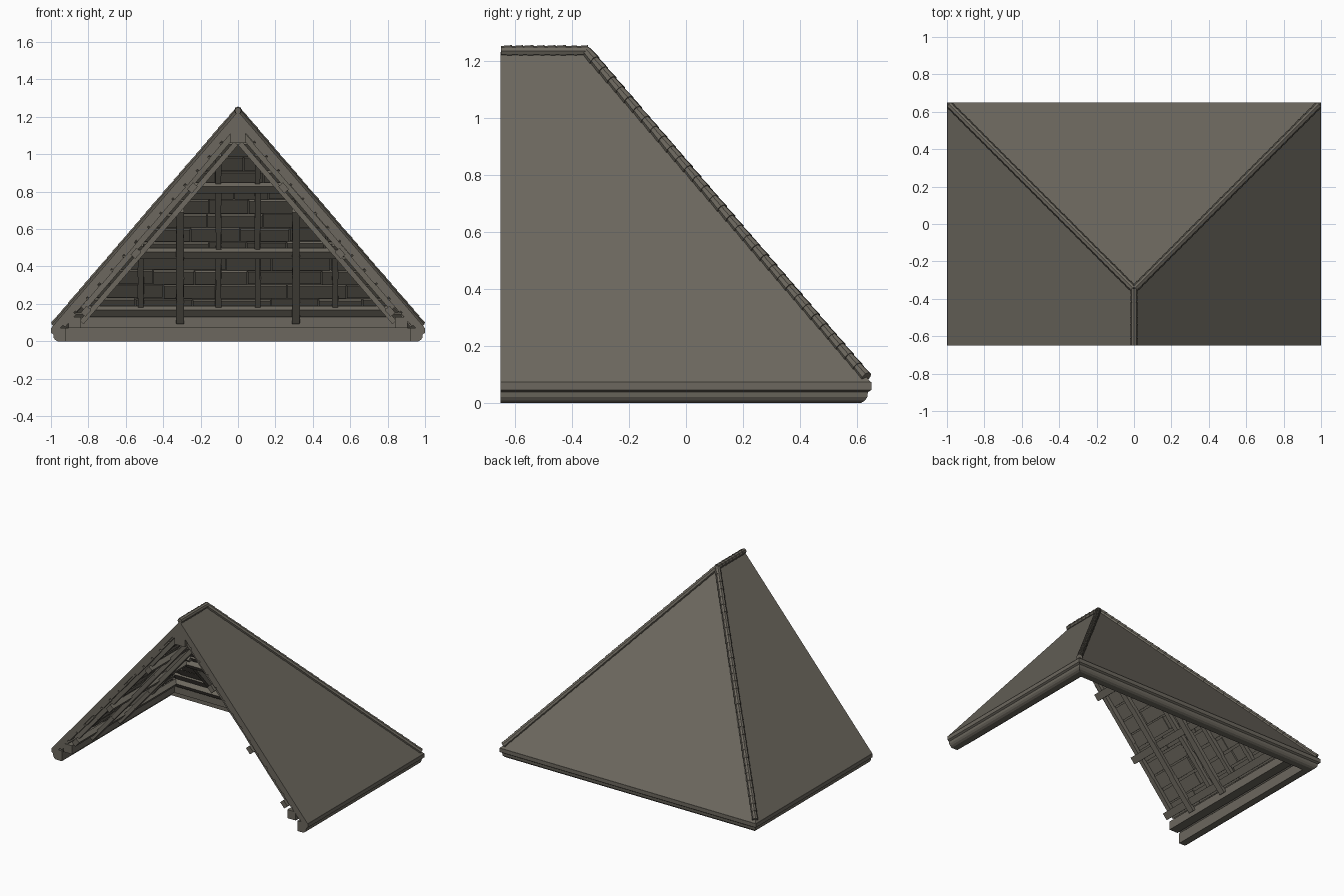
import bpy, bmesh, math, random
from mathutils import Vector, Matrix

if "Cube" in bpy.data.objects:
    bpy.data.objects.remove(bpy.data.objects["Cube"])

random.seed(4)
EAVE, TOP, YF, YB = 0.07, 1.23, -0.65, 0.65
K = TOP - EAVE                       # rise over a run of 1
A, B = 1 / math.hypot(1, K), K / math.hypot(1, K)

mat = bpy.data.materials.new("weathered_grey_brown")
mat.diffuse_color = (0.15, 0.137, 0.112, 1)
mat.use_nodes = True
mat.node_tree.nodes["Principled BSDF"].inputs["Base Color"].default_value = mat.diffuse_color


def finish(name, bm):
    bmesh.ops.recalc_face_normals(bm, faces=bm.faces)
    me = bpy.data.meshes.new(name)
    bm.to_mesh(me)
    bm.free()
    me.materials.append(mat)
    ob = bpy.data.objects.new(name, me)
    bpy.context.collection.objects.link(ob)
    return ob


def add_box(bm, fn, lo, hi, jit=0.0):
    """Box in local coordinates, mapped to the world by fn."""
    vs = []
    for i in range(8):
        c = [(hi if i >> k & 1 else lo)[k] for k in range(3)]
        c[0] += random.uniform(-jit, jit)
        vs.append(bm.verts.new(fn(*c)))
    for f in ((0, 1, 3, 2), (4, 6, 7, 5), (0, 4, 5, 1), (2, 3, 7, 6), (0, 2, 6, 4), (1, 5, 7, 3)):
        bm.faces.new([vs[i] for i in f])


# Roof shell: three slopes with a thickness, open at the front gable
def shell_ring(bm, d):
    h = d * K
    pts = [(1 - d, YF, EAVE), (1 - d, YB - d, EAVE), (-1 + d, YB - d, EAVE),
           (-1 + d, YF, EAVE), (0, YF, TOP - h), (0, YB - 1, TOP - h)]
    return [bm.verts.new(p) for p in pts]


bm = bmesh.new()
o, n = shell_ring(bm, 0), shell_ring(bm, 0.05)
for r in (o, n):
    for f in ((0, 1, 5, 4), (1, 2, 5), (2, 3, 4, 5)):
        bm.faces.new([r[i] for i in f])
for i, j in ((0, 1), (1, 2), (2, 3), (3, 4), (4, 0)):
    bm.faces.new((o[i], o[j], n[j], n[i]))
finish("roof_shell", bm)

# Eave moulding and inner wall plate: profiles (inset, height) swept round three sides
def sweep(name, prof):
    bm = bmesh.new()
    cols = []
    for d, z in prof:
        cols.append([bm.verts.new(p) for p in ((1 - d, YF, z), (1 - d, YB - d, z),
                                               (-1 + d, YB - d, z), (-1 + d, YF, z))])
    m = len(cols)
    for i in range(m):
        a, b = cols[i], cols[(i + 1) % m]
        for k in range(3):
            bm.faces.new((a[k], a[k + 1], b[k + 1], b[k]))
    bm.faces.new([c[0] for c in cols])
    bm.faces.new([c[3] for c in cols])
    finish(name, bm)


sweep("eave_moulding", [(0, 0.072), (0, 0.045), (0.012, 0.037), (0.014, 0.02), (0.022, 0.008),
                        (0.035, 0), (0.08, 0), (0.08, 0.072)])
sweep("wall_plate", [(0.095, 0.07), (0.16, 0.07), (0.16, 0.13), (0.095, 0.13)])

# Slopes in local (u along eave, v up slope, n inwards)
def side(s):
    return lambda u, v, n: (s * (1 - A * v - B * n), u, EAVE + B * v - A * n)


def back(u, v, n):
    return (u, YB - A * v - B * n, EAVE + B * v - A * n)


slopes = {"right": (side(1), lambda e: (YF, YB - e), lambda u: min(YB - u, 1)),
          "left": (side(-1), lambda e: (YF, YB - e), lambda u: min(YB - u, 1)),
          "back": (back, lambda e: (e - 1, 1 - e), lambda u: 1 - abs(u))}
THIN, PURLIN, THICK = (0.048, 0.078), (0.066, 0.1), (0.09, 0.118)

for name, (fn, span, reach) in slopes.items():
    # Staggered boards lining the underside
    bm = bmesh.new()
    step, v = 0.1, 0.05
    while v + step < 1.5:
        u0, u1 = span(A * (v + step / 2) + B * 0.05)
        u = u0
        while u < u1 - 0.02:
            w = min(u + random.uniform(0.18, 0.42), u1)
            t = random.uniform(0.045, 0.056)
            add_box(bm, fn, (u + 0.003, v + 0.004, 0.03),
                    (w - 0.003, v + step - random.uniform(0.004, 0.014), t))
            u = w
        v += step
    finish(name + "_lining_boards", bm)

    # Purlins at three heights
    bm = bmesh.new()
    nm = sum(PURLIN) / 2
    for z in (0.16, 0.47, 0.82):
        v = (z - EAVE + A * nm) / B
        u0, u1 = span(A * v + B * nm)
        add_box(bm, fn, (u0, v - 0.024, PURLIN[0]), (u1, v + 0.024, PURLIN[1]))
    finish(name + "_purlins", bm)

    # Thin rafters behind the purlins, thick rafters in front of them
    if name == "back":
        thin, thick = (-0.52, -0.105, 0.105, 0.52), (-0.31, 0.31)
    else:
        thin, thick = (-0.61, -0.22, -0.01, 0.2), (-0.42, -0.115)
    for kind, us, hw, (n0, n1), v0 in (("thin", thin, 0.015, THIN, 0.19),
                                       ("thick", thick, 0.02, THICK, 0.13)):
        bm = bmesh.new()
        for u in us:
            v1 = (reach(u) - B * n1) / A
            cuts = 5
            for k in range(cuts):    # slightly crooked timber pieces
                a, b = (v0 + (v1 - v0) * (k + i) / cuts for i in (0, 1))
                add_box(bm, fn, (u - hw, a, n0), (u + hw, b, n1), 0.003)
        finish(f"{name}_{kind}_rafters", bm)

# Ridge beam and the feet at the gable corners
bm = bmesh.new()
ident = lambda x, y, z: (x, y, z)
add_box(bm, ident, (-0.04, YF + 0.002, 1.06), (0.04, YB - 1.05, 1.17))
finish("ridge_beam", bm)

# Ridge and hip caps: rows of short flared tubes
def caps(name, p, q, count, r):
    p, q = Vector(p), Vector(q)
    bm = bmesh.new()
    d = (q - p) / count
    rot = d.to_track_quat('Z', 'Y').to_matrix().to_4x4()
    for i in range(count):
        s = random.uniform(0.94, 1.0)
        m = Matrix.Translation(p + d * (i + 0.5)) @ rot
        bmesh.ops.create_cone(bm, cap_ends=True, segments=8, radius1=r * 0.84 * s, radius2=r * s,
                              depth=d.length * 1.03, matrix=m)
    finish(name, bm)


caps("ridge_caps", (0, YF + 0.001, 1.234), (0, YB - 0.995, 1.234), 8, 0.021)
for s, nm in ((1, "right"), (-1, "left")):
    caps(nm + "_hip_caps", (0, YB - 1, 1.234), (s * 0.982, YB - 0.018, 0.091), 33, 0.021)
